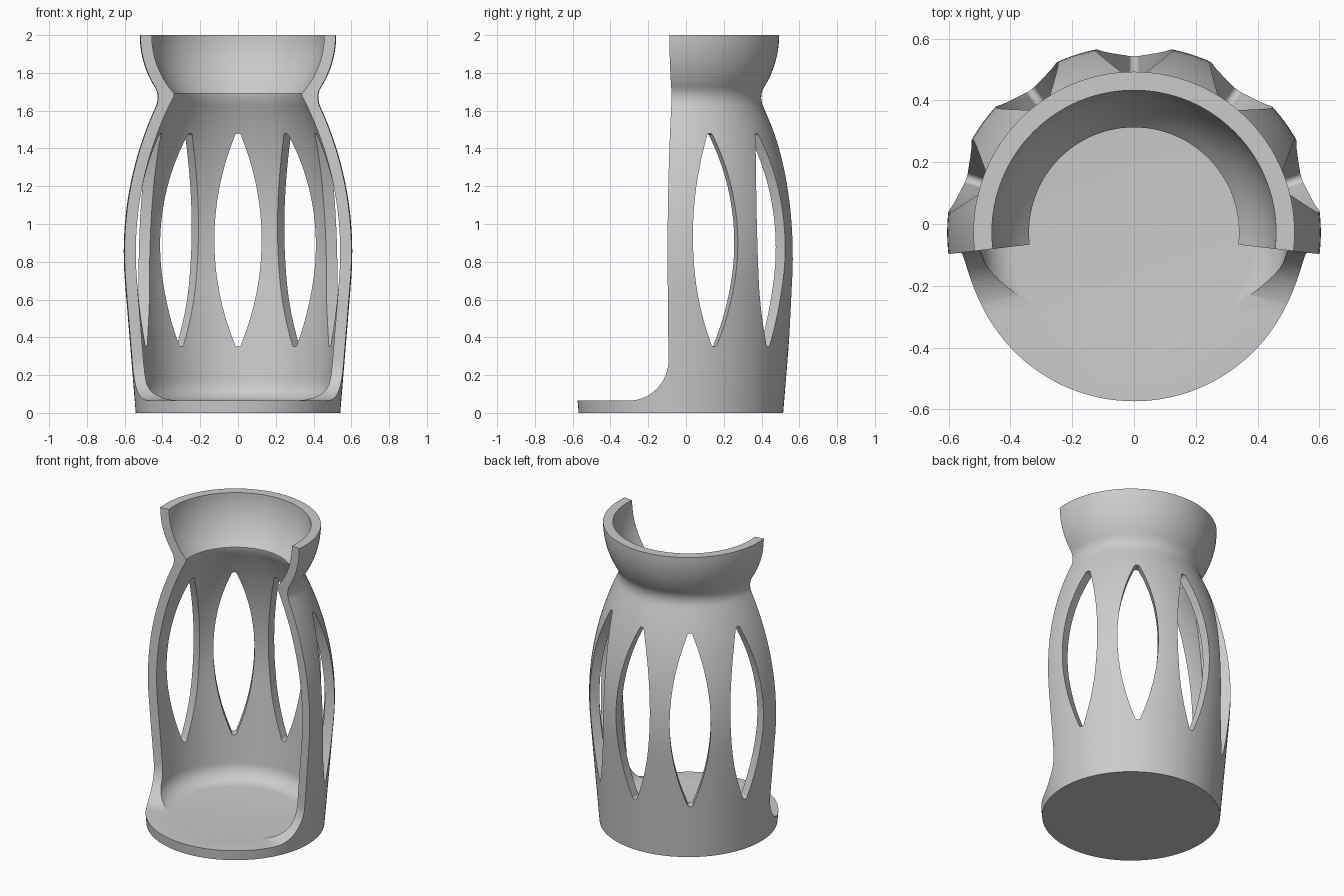
import bpy, bmesh
from math import sin, cos, pi, radians, sqrt
from mathutils import Matrix, Vector

if "Cube" in bpy.data.objects:
    bpy.data.objects.remove(bpy.data.objects["Cube"])

CENTRE = Matrix.Translation((0, -0.027, 0))
WALL, FLOOR = 0.06, 0.065
BELLY_R, BELLY_Z, ARC = 0.605, 0.85, 1.845   # widest radius, its height, wall curvature
BOWL = 0.52                                  # radius of the spherical rim


def body_radius(z, inset=0):
    """Radius of the lower wall: straight foot, then a long arc."""
    arc_r = ARC - inset
    drop = lambda h: arc_r - sqrt(arc_r ** 2 - (h - BELLY_Z) ** 2)
    if z < 0.7:
        return BELLY_R - inset - drop(0.7) - 0.082 * (0.7 - z)
    return BELLY_R - inset - drop(z)


def bowl_radius(z, inset=0):
    return sqrt((BOWL - inset) ** 2 - (2 - z) ** 2)


def steps(a, b, n):
    return [a + (b - a) * i / n for i in range(n + 1)]


def make_object(name, bm):
    bmesh.ops.recalc_face_normals(bm, faces=bm.faces)
    mesh = bpy.data.meshes.new(name)
    bm.to_mesh(mesh)
    bm.free()
    ob = bpy.data.objects.new(name, mesh)
    bpy.context.collection.objects.link(ob)
    return ob


def add_prism(bm, points, offset, matrix):
    """Extrude a closed outline along offset, then place it."""
    face = bm.faces.new([bm.verts.new(p) for p in points])
    ext = bmesh.ops.extrude_face_region(bm, geom=[face])
    top = [v for v in ext["geom"] if isinstance(v, bmesh.types.BMVert)]
    bmesh.ops.translate(bm, verts=top, vec=offset)
    bmesh.ops.transform(bm, matrix=matrix, verts=list({*top, *face.verts}))


# Outer profile: foot, belly, rounded neck, bowl
profile = [(0, 0)] + [(body_radius(z), z) for z in steps(0, 1.62, 32)]
p0, p1, p2 = Vector((body_radius(1.62), 1.62)), Vector((0.409, 1.68)), Vector((bowl_radius(1.735), 1.735))
for t in steps(0, 1, 8)[1:]:
    profile.append(tuple(p0 * (1 - t) ** 2 + p1 * 2 * t * (1 - t) + p2 * t * t))
profile += [(bowl_radius(z), z) for z in steps(1.735, 2, 10)[1:]]

# Inner profile: bowl, sharp neck, wall, rounded floor corner
profile += [(bowl_radius(z, WALL), z) for z in steps(2, 1.69, 12)]
ROUND = 0.11
profile += [(body_radius(z, WALL), z) for z in steps(1.68, FLOOR + ROUND, 30)]
edge_r = body_radius(FLOOR + ROUND, WALL)
for a in steps(0, pi / 2, 8)[1:]:
    profile.append((edge_r - ROUND * (1 - cos(a)), FLOOR + ROUND * (1 - sin(a))))
profile.append((0, FLOOR))

# Turned holder body
bm = bmesh.new()
verts = [bm.verts.new((r, 0, z)) for r, z in profile]
edges = [bm.edges.new(pair) for pair in zip(verts, verts[1:])]
bmesh.ops.spin(bm, geom=verts + edges, axis=(0, 0, 1), cent=(0, 0, 0),
               angle=2 * pi, steps=128, use_merge=False)
bmesh.ops.remove_doubles(bm, verts=bm.verts, dist=0.0001)
bmesh.ops.transform(bm, matrix=CENTRE, verts=bm.verts)
holder = make_object("holder_body", bm)

# Five pointed slots with rounded tips around the back
SLOT_Z, HALF, WIDE, TIP = 0.915, 0.565, 0.125, 0.018
curve = (0.59 ** 2 + WIDE ** 2) / (2 * WIDE)
side = [(WIDE - curve + sqrt(curve ** 2 - h * h), h) for h in steps(-0.545, 0.545, 28)]
tip = [(TIP * cos(a), HALF - TIP + TIP * sin(a)) for a in steps(0.3, pi - 0.3, 6)]
outline = side + tip + [(-x, -h) for x, h in side] + [(-x, -h) for x, h in tip]
bm = bmesh.new()
for i in range(-2, 3):
    add_prism(bm, [(x, 0.40, SLOT_Z + h) for x, h in outline], (0, 0.5, 0),
              CENTRE @ Matrix.Rotation(radians(36 * i), 4, "Z"))
cutters = [make_object("slot_cutter", bm)]

# Front opening: one cut per side, with a large fillet above the floor
FILLET, CUT_Z = 0.215, FLOOR + 0.0006
corner = [(-FILLET * (1 - cos(a)), CUT_Z + FILLET * (1 - sin(a))) for a in steps(0, pi / 2, 16)]
opening = [(0, 2.2)] + corner + [(-1, CUT_Z), (-1, 2.2)]
for name, s in (("left", 1), ("right", -1)):
    bm = bmesh.new()
    add_prism(bm, [(0, y, z) for y, z in opening], (s, 0, 0),
              CENTRE @ Matrix.Rotation(radians(-6.7 * s), 4, "Z"))
    cutters.append(make_object(name + "_opening_cutter", bm))

# Apply the cuts
bpy.context.view_layer.objects.active = holder
for cutter in cutters:
    cutter.hide_render = True
    mod = holder.modifiers.new(cutter.name, "BOOLEAN")
    mod.operation, mod.solver, mod.object = "DIFFERENCE", "EXACT", cutter
    bpy.ops.object.modifier_apply(modifier=mod.name)
    bpy.data.objects.remove(cutter)

# Single grey material
grey = bpy.data.materials.new("light_grey")
grey.use_nodes = True
grey.diffuse_color = (0.6, 0.6, 0.6, 1)
grey.node_tree.nodes["Principled BSDF"].inputs["Base Color"].default_value = (0.6, 0.6, 0.6, 1)
holder.data.materials.clear()
holder.data.materials.append(grey)

for ob in bpy.context.selected_objects:
    ob.select_set(False)
holder.select_set(True)
bpy.ops.object.shade_smooth_by_angle(angle=radians(30))
